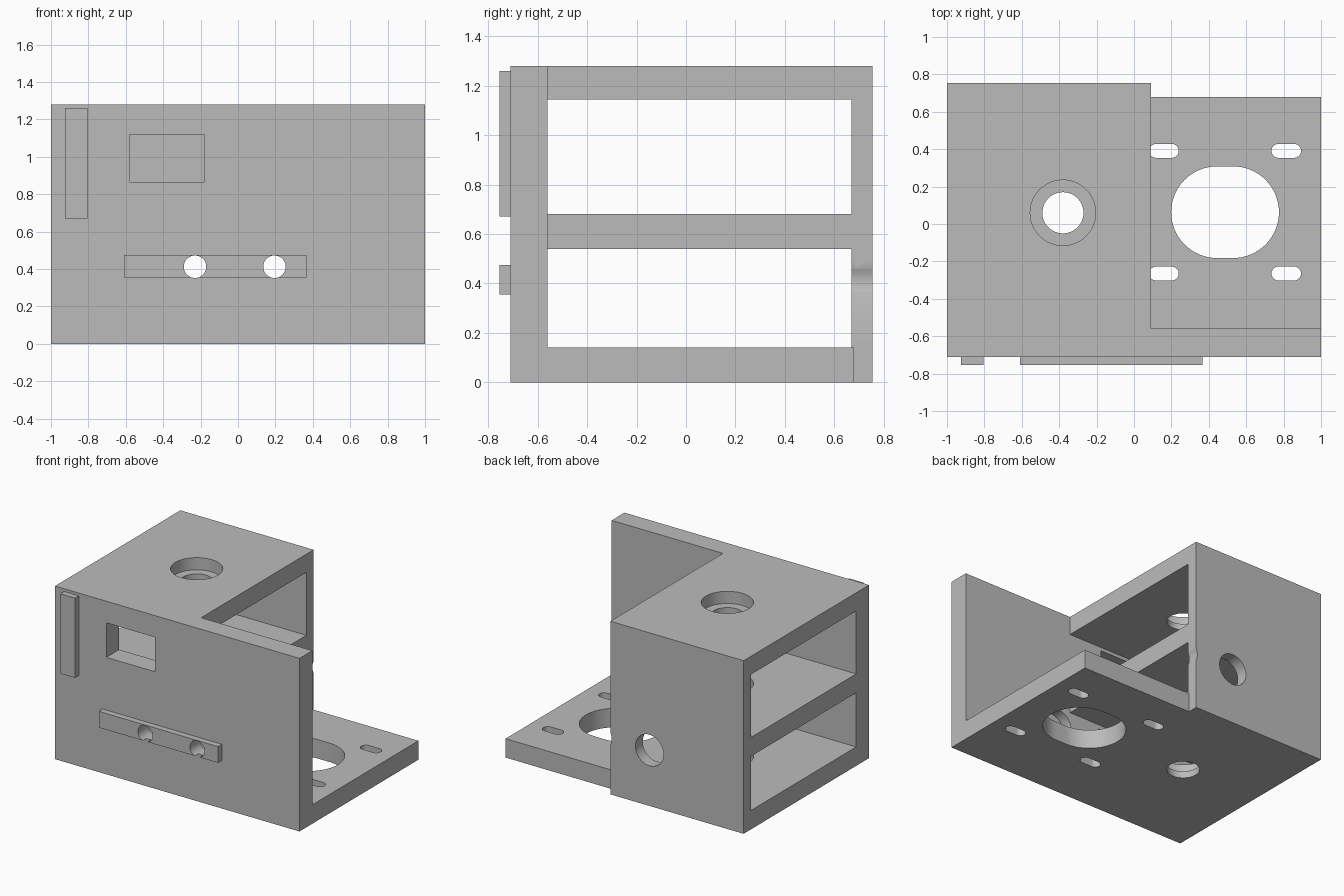
import bpy, bmesh
from math import pi, sin, cos
from mathutils import Vector

cube = bpy.data.objects.get("Cube")
if cube:
    bpy.data.objects.remove(cube, do_unlink=True)

grey = bpy.data.materials.new("plain grey")
grey.use_nodes = True
colour = (0.5, 0.5, 0.5, 1)
grey.diffuse_color = colour
grey.node_tree.nodes["Principled BSDF"].inputs["Base Color"].default_value = colour


def prism(name, points, start, end, axis="z"):
    """Extrude a 2D outline along z (outline in x, y) or y (outline in x, z)."""
    def place(p, h):
        return Vector((p[0], p[1], h)) if axis == "z" else Vector((p[0], h, p[1]))
    bm = bmesh.new()
    face = bm.faces.new([bm.verts.new(place(p, start)) for p in points])
    solid = bmesh.ops.extrude_face_region(bm, geom=[face])
    moved = [v for v in solid["geom"] if isinstance(v, bmesh.types.BMVert)]
    shift = place((0, 0), end - start)
    bmesh.ops.translate(bm, verts=moved, vec=shift)
    bmesh.ops.recalc_face_normals(bm, faces=bm.faces)
    mesh = bpy.data.meshes.new(name)
    bm.to_mesh(mesh)
    bm.free()
    mesh.materials.append(grey)
    obj = bpy.data.objects.new(name, mesh)
    bpy.context.collection.objects.link(obj)
    return obj


def box(name, x, y, z):
    outline = [(x[0], y[0]), (x[1], y[0]), (x[1], y[1]), (x[0], y[1])]
    return prism(name, outline, z[0], z[1])


def slot(name, centre, radius, start, end, axis="z", half=0.0, steps=32):
    """Round hole, or a slot lengthened along x by half on each side."""
    points = []
    for side in (1, -1):
        for i in range(steps + (1 if half else 0)):
            a = -pi / 2 + pi * i / steps + (0 if side > 0 else pi)
            points.append((centre[0] + side * half + radius * cos(a),
                           centre[1] + radius * sin(a)))
    return prism(name, points, start, end, axis)


def cut(obj, cutter):
    cutter.hide_render = True
    mod = obj.modifiers.new("cut", "BOOLEAN")
    mod.operation = "DIFFERENCE"
    mod.solver = "EXACT"
    mod.object = cutter
    bpy.context.view_layer.objects.active = obj
    bpy.ops.object.modifier_apply(modifier=mod.name)
    bpy.data.objects.remove(cutter, do_unlink=True)


SIDE = 0.09                      # open side of the shelf box
FRONT, INNER = -0.71, -0.56      # front wall faces
BACK_INNER, BACK = 0.67, 0.755   # back wall faces
FLOORS = ((0, 0.14), (0.54, 0.68), (1.145, 1.28))

# Housing block, hollowed into two shelf bays
housing = box("housing", (-1, 1), (FRONT, BACK), (0, FLOORS[2][1]))
for low, high in zip(FLOORS, FLOORS[1:]):
    cut(housing, box("bay", (-1.2, 0.5), (INNER, BACK_INNER), (low[1], high[0])))

# Open space above the base plate, and the shorter base plate edge
cut(housing, box("open_space", (SIDE, 1.2), (INNER, 1), (FLOORS[0][1], 1.5)))
cut(housing, box("base_edge", (SIDE, 1.2), (0.68, 1), (-0.2, 0.5)))

# Stepped vertical bores through the three floors
bore = (-0.38, 0.06)
cut(housing, slot("bore", bore, 0.11, -0.2, 1.5))
for bottom, top in FLOORS:
    cut(housing, slot("counterbore", bore, 0.175, top - 0.09, top + 0.1))

# Large base opening and its four mounting slots
cut(housing, slot("base_opening", (0.487, 0.063), 0.245, -0.1, 0.3, half=0.043))
for sx in (-1, 1):
    for sy in (-1, 1):
        centre = (0.487 + sx * 0.327, 0.063 + sy * 0.328)
        cut(housing, slot("mount_slot", centre, 0.037, -0.1, 0.3, half=0.042))

# Front window
cut(housing, box("window", (-0.58, -0.18), (-0.9, -0.4), (0.865, 1.12)))

# Raised strips on the front
upright_strip = box("upright_strip", (-0.925, -0.805), (-0.755, FRONT), (0.67, 1.26))
level_strip = box("level_strip", (-0.61, 0.365), (-0.755, FRONT), (0.355, 0.475))

# Bolt holes through the strip and front wall, wider from the inside to the back
for x in (-0.23, 0.195):
    centre = (x, 0.412)
    for part in (housing, level_strip):
        cut(part, slot("bolt_hole", centre, 0.06, -0.9, -0.4, "y"))
    cut(housing, slot("wide_hole", centre, 0.115, INNER - 0.075, 1, "y"))

# Smooth the round walls, keep edges sharp
bpy.ops.object.select_all(action="DESELECT")
for part in (housing, upright_strip, level_strip):
    part.select_set(True)
bpy.context.view_layer.objects.active = housing
bpy.ops.object.shade_smooth_by_angle(angle=pi / 6)
